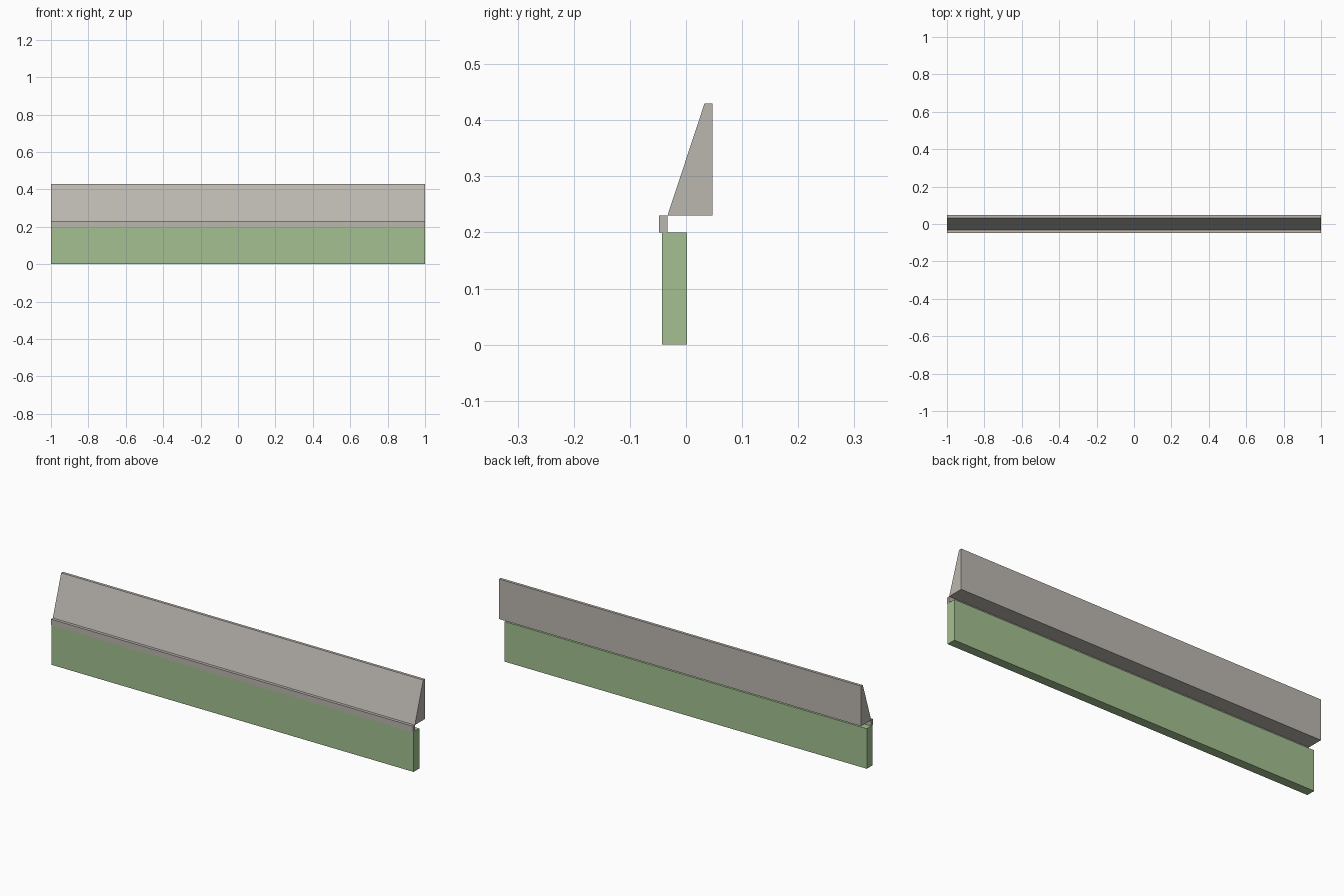
import bpy
import bmesh

default = bpy.data.objects.get("Cube")
if default:
    bpy.data.objects.remove(default, do_unlink=True)

HALF_LENGTH = 1.0


def make_material(name, color):
    mat = bpy.data.materials.new(name)
    mat.use_nodes = True
    mat.diffuse_color = color
    bsdf = next(n for n in mat.node_tree.nodes if n.type == 'BSDF_PRINCIPLED')
    bsdf.inputs["Base Color"].default_value = color
    return mat


def extrude_profile(name, profile, mat):
    """Sweep a closed (y, z) profile along the full length in x."""
    bm = bmesh.new()
    face = bm.faces.new([bm.verts.new((-HALF_LENGTH, y, z)) for y, z in profile])
    result = bmesh.ops.extrude_face_region(bm, geom=[face], use_keep_orig=True)
    moved = [g for g in result["geom"] if isinstance(g, bmesh.types.BMVert)]
    bmesh.ops.translate(bm, verts=moved, vec=(2 * HALF_LENGTH, 0, 0))
    bmesh.ops.recalc_face_normals(bm, faces=bm.faces)
    mesh = bpy.data.meshes.new(name)
    bm.to_mesh(mesh)
    bm.free()
    mesh.materials.append(mat)
    obj = bpy.data.objects.new(name, mesh)
    bpy.context.collection.objects.link(obj)
    return obj


def rectangle(y0, y1, z0, z1):
    return [(y0, z0), (y1, z0), (y1, z1), (y0, z1)]


grey = make_material("warm_grey", (0.50, 0.475, 0.435, 1))
green = make_material("sage_green", (0.37, 0.53, 0.285, 1))

# Lower wall slab
extrude_profile("wall_panel", rectangle(-0.043, 0.002, 0, 0.2), green)

# Narrow lip along the front
extrude_profile("front_lip", rectangle(-0.048, -0.033, 0.2, 0.23), grey)

# Sloped coping with a narrow flat top
extrude_profile("sloped_coping",
                [(-0.033, 0.23), (0.047, 0.23), (0.047, 0.43), (0.033, 0.43)], grey)
